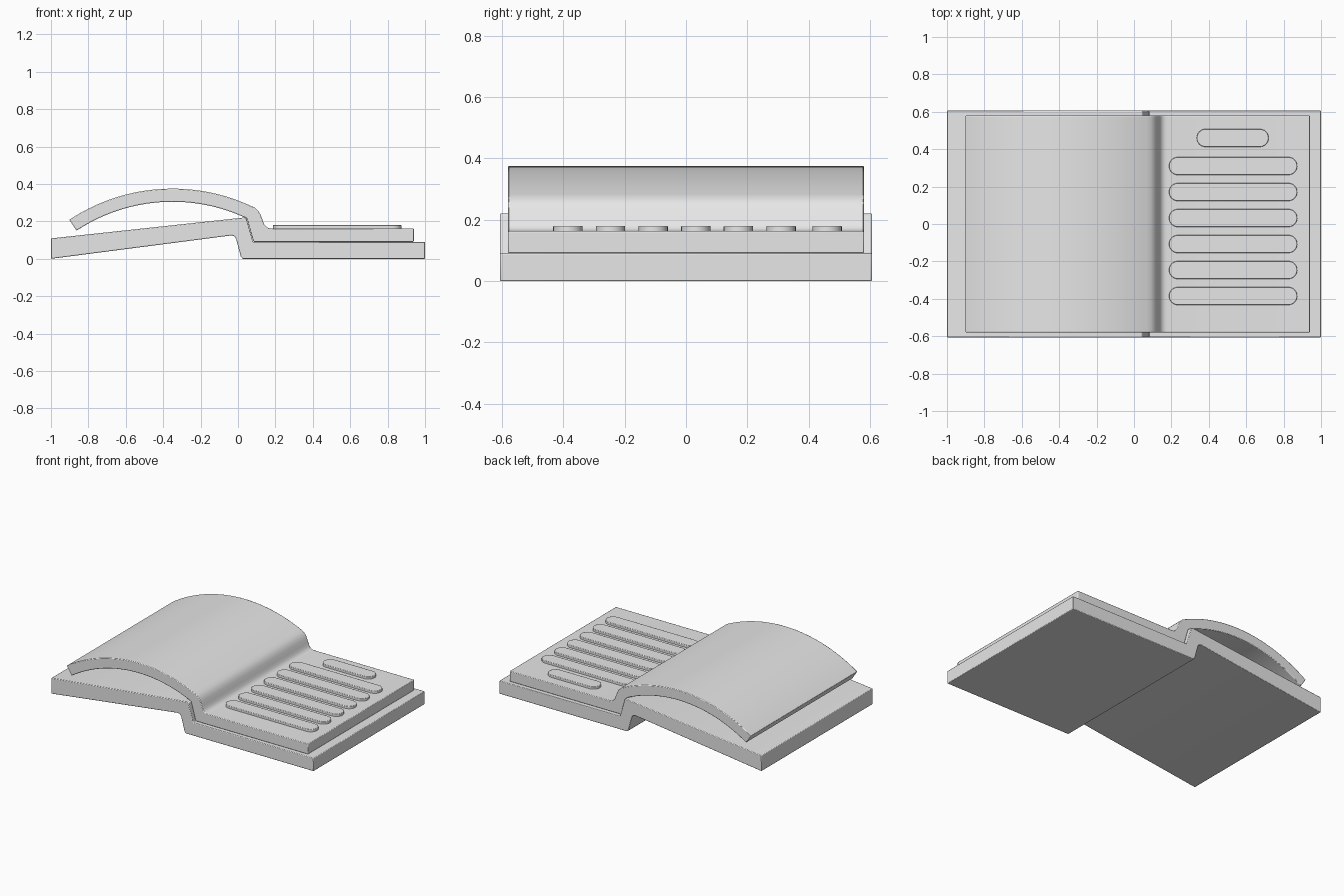
import bpy
import bmesh
from math import sin, cos, pi, radians

cube = bpy.data.objects.get("Cube")
if cube:
    bpy.data.objects.remove(cube, do_unlink=True)

grey = bpy.data.materials.new("light grey")
grey.use_nodes = True
COLOR = (0.8, 0.8, 0.8, 1)
grey.diffuse_color = COLOR
grey.node_tree.nodes["Principled BSDF"].inputs["Base Color"].default_value = COLOR


def extrude(name, points, direction, bevel):
    """Solid from a closed outline swept along a direction."""
    bm = bmesh.new()
    face = bm.faces.new([bm.verts.new(p) for p in points])
    swept = bmesh.ops.extrude_face_region(bm, geom=[face])["geom"]
    verts = [g for g in swept if isinstance(g, bmesh.types.BMVert)]
    bmesh.ops.translate(bm, vec=direction, verts=verts)
    bmesh.ops.recalc_face_normals(bm, faces=bm.faces)
    mesh = bpy.data.meshes.new(name)
    bm.to_mesh(mesh)
    bm.free()
    mesh.materials.append(grey)
    obj = bpy.data.objects.new(name, mesh)
    bpy.context.collection.objects.link(obj)
    mod = obj.modifiers.new("soft edges", "BEVEL")
    mod.width = bevel
    mod.segments = 2
    mod.limit_method = "ANGLE"
    mod.angle_limit = radians(40)
    bpy.ops.object.select_all(action="DESELECT")
    obj.select_set(True)
    bpy.context.view_layer.objects.active = obj
    bpy.ops.object.shade_smooth_by_angle(angle=radians(35))
    return obj


def slab(name, profile, half_depth):
    points = [(x, -half_depth, z) for x, z in profile]
    return extrude(name, points, (0, 2 * half_depth, 0), 0.004)


def arc(cx, cz, radius, start, end, steps):
    """Points on a circle, angles in degrees measured from straight up."""
    angles = [radians(start + (end - start) * i / steps) for i in range(steps + 1)]
    return [(cx + radius * sin(a), cz + radius * cos(a)) for a in angles]


# Cover: sloping left board, stepped spine, flat right board
cover = [(-1, 0), (-0.035, 0.125), (-0.018, 0.12), (-0.01, 0.105),
         (0.015, 0.012), (0.025, 0), (1, 0), (1, 0.09), (0.08, 0.09),
         (0.045, 0.218), (0.035, 0.221), (-1, 0.109)]
slab("cover", cover, 0.606)

# Pages: arched left leaf running down into the flat right block
outer = arc(-0.35, -0.625, 1.0, -33.5, 24.8, 28)
fold = [(0.092, 0.272), (0.11, 0.255), (0.122, 0.233), (0.132, 0.205),
        (0.14, 0.185), (0.15, 0.172), (0.163, 0.165), (0.18, 0.163)]
block = [(0.94, 0.163), (0.94, 0.091), (0.082, 0.091), (0.048, 0.216)]
inner = arc(-0.35, -0.625, 0.93, 24.5, -33.5, 28)
slab("pages", outer + fold + block + inner, 0.58)


# Raised text bars with rounded ends
def bar(name, x0, x1, y, half_width=0.048):
    left = arc(x0 + half_width, y, half_width, 180, 360, 12)
    right = arc(x1 - half_width, y, half_width, 0, 180, 12)
    points = [(px, py, 0.155) for px, py in left + right]
    extrude(name, points, (0, 0, 0.025), 0.003)


bar("heading_bar", 0.335, 0.72, 0.46)
for i in range(6):
    bar(f"line_bar_{i + 1}", 0.187, 0.873, 0.31 - 0.139 * i)
